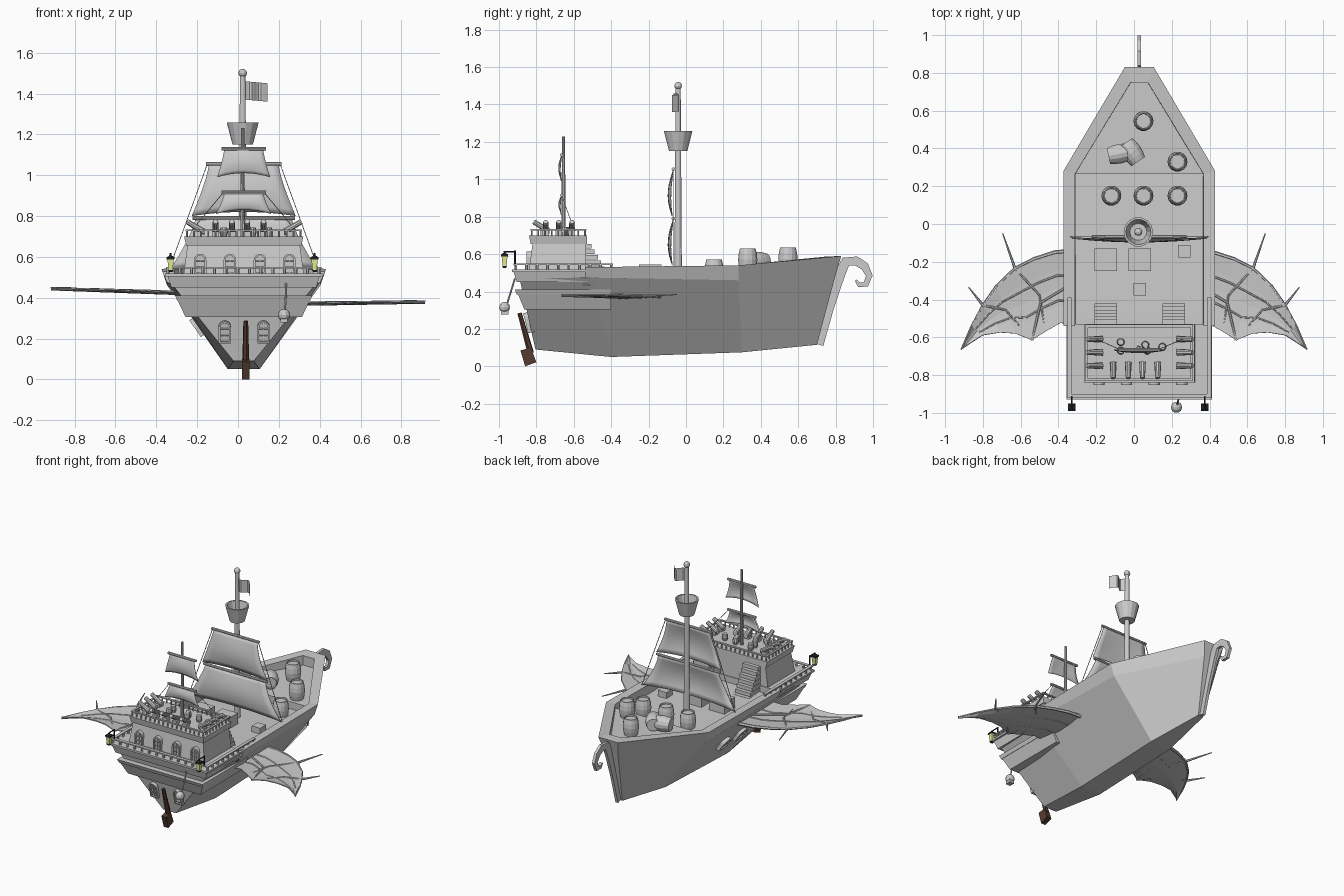
import bpy, bmesh, math
from mathutils import Vector, Matrix, Euler

if "Cube" in bpy.data.objects:
    bpy.data.objects.remove(bpy.data.objects["Cube"])

X = 0.028  # centre line of the hull

def mesh(name, verts, faces, mat=None, M=None, smooth=False):
    me = bpy.data.meshes.new(name)
    me.from_pydata([tuple(v) for v in verts], [], faces)
    bm = bmesh.new(); bm.from_mesh(me)
    bmesh.ops.recalc_face_normals(bm, faces=bm.faces)
    for f in bm.faces: f.smooth = smooth
    bm.to_mesh(me); bm.free()
    ob = bpy.data.objects.new(name, me)
    bpy.context.collection.objects.link(ob)
    if M: ob.matrix_world = M
    if mat: me.materials.append(mat)
    return ob

def loft(name, rows, close=True, caps=True, **k):
    n = len(rows[0]); m = n if close else n - 1
    fs = [(i*n+j, i*n+(j+1) % n, (i+1)*n+(j+1) % n, (i+1)*n+j) for i in range(len(rows)-1) for j in range(m)]
    if caps: fs += [tuple(range(n)), tuple(range((len(rows)-1)*n, len(rows)*n))]
    return mesh(name, [v for r in rows for v in r], fs, **k)

def frustum(name, x0, x1, y0, y1, z0, z1, i=0, mat=None):
    # box whose lower end is inset by i
    q = lambda d, z: [(x0+d, y0+d, z), (x1-d, y0+d, z), (x1-d, y1, z), (x0+d, y1, z)]
    return loft(name, [q(i, z0), q(0, z1)], mat=mat)

def tube(name, pts, r, n=6, r1=None, mat=None):
    pts = [Vector(p) for p in pts]; rows = []
    for i, p in enumerate(pts):
        d = (pts[min(i+1, len(pts)-1)] - pts[max(i-1, 0)]).normalized()
        a = d.orthogonal() if abs(d.z) > .9 else d.cross((0, 0, 1))
        a.normalize(); b = d.cross(a)
        rr = r + ((r1 if r1 is not None else r) - r) * i / (len(pts)-1)
        rows.append([p + rr*(a*math.cos(t*math.tau/n) + b*math.sin(t*math.tau/n)) for t in range(n)])
    return loft(name, rows, mat=mat)

def lathe(name, prof, loc, n=12, rot=(0, 0, 0), mat=None):
    rows = [[(r*math.cos(t*math.tau/n), r*math.sin(t*math.tau/n), z) for t in range(n)] for r, z in prof]
    return loft(name, rows, mat=mat, M=Matrix.Translation(loc) @ Euler(rot).to_matrix().to_4x4())

def ball(name, loc, r, scale=(1, 1, 1)):
    lathe(name, [(r*scale[0]*math.sin(a*math.pi/6)+.0002, -r*scale[2]*math.cos(a*math.pi/6)) for a in range(7)], loc, 10)

def material(name, c):
    m = bpy.data.materials.new(name); m.diffuse_color = (*c, 1); return m
brown = material("rudder_wood", (.09, .045, .03))
glow = material("lantern_glass", (.8, .85, .3))
iron = material("dark_iron", (.02, .02, .02))

# Hull: V sections with a flat bottom
sec = [(-.805, .09, .05, -.89, .47, .355), (-.40, .05, .078, -.5, .475, .375),
       (.30, .075, .078, .28, .46, .375), (.70, .115, .02, .80, .49, .055)]
loft("hull", [[(X-wt, yt, zt), (X-wb, yb, zb), (X+wb, yb, zb), (X+wt, yt, zt)] for yb, zb, wb, yt, zt, wt in sec])

# Bulwark around the main deck
st = [(-.54, .475, .375, .53, .40, .34, -.54), (.28, .46, .375, .54, .402, .34, .265), (.80, .49, .055, .59, .077, .045, .75)]
rows = []
for s, seq in ((-1, st), (1, st[::-1])):
    for y, zb, wb, zt, wt, wi, yi in seq:
        yo = .83 if y == .80 else y
        rows.append([(X+s*wb, y, zb), (X+s*wt, yo, zt), (X+s*wi, yi, zt-.003), (X+s*(wi-.003), yi, .44)])
loft("bulwark", rows)

# Decks
frustum("main_deck", X-.345, X+.345, -.55, .27, .435, .45)
loft("fore_deck", [[(X-.345, .265, z), (X+.345, .265, z), (X+.045, .755, z+.01), (X-.045, .755, z+.01)] for z in (.455, .51)])
frustum("stern_deck", X-.375, X+.375, -.925, -.53, .45, .515, .02)
frustum("stern_deck_edge", X-.385, X+.385, -.93, -.53, .505, .518)
frustum("stern_ledge", X-.335, X+.335, -.915, -.40, .385, .41, .01)
loft("side_gallery", [[(X-w, y, z), (X+w, y, z), (X+w, -.40, z), (X-w, -.40, z)] for w, y, z in ((.285, -.865, .305), (.325, -.90, .39))])

# Stem plate with curled prow
path = [(.715, .115, .02), (.77, .31, .02), (.82, .49, .03), (.855, .56, .027), (.91, .563, .025), (.955, .535, .023),
        (.98, .485, .018), (.962, .438, .016), (.925, .436, .012), (.908, .46, .006)]
rows = []
for i, (y, z, w) in enumerate(path):
    a, b = path[max(i-1, 0)], path[min(i+1, len(path)-1)]
    d = Vector((b[0]-a[0], b[1]-a[1])).normalized()
    p, q = (y-d.y*w, z+d.x*w), (y+d.y*w, z-d.x*w)
    rows.append([(X-.01, *p), (X+.01, *p), (X+.01, *q), (X-.01, *q)])
loft("curled_prow", rows)

# Stern cabin
frustum("cabin", X-.275, X+.275, -.82, -.535, .51, .66, -.02)
frustum("cabin_top", X-.292, X+.292, -.84, -.53, .655, .70, .01)

# Railings
def rail(name, pts, z0, z1, gap, w):
    for a, b in zip(pts, pts[1:]):
        a, b = Vector((*a, 0)), Vector((*b, 0)); d = b - a
        k = max(1, round(d.length/gap)); up = Vector((0, 0, 1)); s = d.normalized().cross(up)*w
        e = d.normalized()*w
        q = lambda p, z: [p-s+up*(z-.008), p+s+up*(z-.008), p+s+up*z, p-s+up*z]
        loft(name+"_bar", [q(a-e, z1), q(b+e, z1)])
        for i in range(k+1):
            p = a + d*i/k
            tube(name+"_post", [p+up*z0, p+up*(z1-.006)], w*.7)
rail("stern_rail", [(X-.37, -.40), (X-.37, -.91), (X+.37, -.91), (X+.37, -.40)], .51, .55, .055, .011)
rail("poop_rail", [(X-.278, -.54), (X-.278, -.825), (X+.278, -.825), (X+.278, -.54), (X-.278, -.54)], .70, .735, .035, .007)

# Arched windows
def window(x, y, z, w, h, rot):
    M = Matrix.Translation((x, y, z)) @ Euler(rot).to_matrix().to_4x4()
    def arch(w, h):
        r = w/2
        return [(-r, 0), (r, 0)] + [(r*math.cos(t*math.pi/8), h-r+r*math.sin(t*math.pi/8)) for t in range(9)]
    o, i = arch(w, h), [(a, b+.008) for a, b in arch(w-.018, h-.017)]
    at = lambda p, y: [(a, y, b) for a, b in p]
    loft("window_frame", [at(o, .02), at(o, -.014), at(i, -.014), at(i, -.002)], caps=False, M=M)
    mesh("window_pane", at(i, -.003), [tuple(range(11))], M=M)
    for p, q in (((0, .005), (0, h-.005)), ((-w*.45, h*.35), (w*.45, h*.35)), ((-w*.45, h*.65), (w*.45, h*.65))):
        tube("window_bar", [(p[0], -.007, p[1]), (q[0], -.007, q[1])], .003, 4).matrix_world = M
for x in (-.185, -.04, .107, .252):
    window(x, -.838, .515, .06, .1, (0, 0, 0))
for x in (-.065, .125):
    window(x, -.83, .18, .06, .11, (.25, 0, 0))
for y in (-.15, -.33):
    window(-.17, y, .215, .09, .1, (.607, 0, -math.pi/2))

# Stairs
for x in (-.15, .21):
    for i in range(7):
        frustum("stair_step", x-.06, x+.06, -.535, -.42-.017*i+.017, .45+.03*i, .475+.03*i)

# Barrels and crates
bp = [(.001, .11), (.037, .11), (.038, .12), (.043, .12), (.05, .09), (.053, .06), (.05, .03), (.043, 0), (.001, 0)]
for x, y, z in ((.05, .545, .515), (.23, .33, .51), (-.12, .15, .45), (.05, .15, .45), (.23, .15, .45)):
    lathe("barrel", bp, (x, y, z), 14)
lathe("fallen_barrel", bp, (-.045, .43, .56), 14, (math.pi/2, 0, .9-.3))
lathe("fallen_barrel", bp, (-.135, .36, .56), 14, (0, math.pi/2, .2))
for x, y, s, h in ((-.15, -.19, .06, .545), (.03, -.19, .06, .545), (.265, -.145, .033, .51), (.03, -.345, .033, .51)):
    frustum("crate", x-s, x+s, y-s, y+s, .45, h)

# Cannons on the poop deck
def cannon(x, y, ang):
    d = Vector((math.cos(ang), math.sin(ang), 0)); p = Vector((x, y, .725)); u = Vector((0, 0, 1))
    tube("cannon", [p-d*.03, p-d*.025, p+d*.05+u*.045, p+d*.055+u*.048], .018, 10, .012)
    frustum("cannon_carriage", x-.017, x+.017, y-.017, y+.017, .70, .725)
for x in (-.11, -.03, .045, .125):
    cannon(x, -.76, -math.pi/2)
for y in (-.61, -.68, -.75):
    cannon(-.195, y, math.pi); cannon(.255, y, 0)
for x, y in ((-.07, -.625), (-.07, -.67), (.07, -.67), (.15, -.65), (.06, -.64)):
    lathe("keg", [(.001, 0), (.016, 0), (.021, .022), (.016, .045), (.001, .045)], (x, y, .70), 10)

# Masts, crow's nest, flag
tube("main_mast", [(.023, -.042, .44), (.023, -.042, 1.49)], .021, 12, .014)
ball("mast_ball", (.023, -.042, 1.5), .021)
lathe("crows_nest", [(.001, 1.15), (.05, 1.15), (.078, 1.258), (.067, 1.258), (.045, 1.17), (.001, 1.17)], (.023, -.042, 0), 14)
tube("rear_mast", [(.023, -.655, .69), (.023, -.655, 1.23)], .012, 10, .008)
loft("flag", [[(.035+.011*i, -.042-.02*math.sin(i*.7)-.002*i, z-.001*i) for z in (1.37, 1.46)] for i in range(11)], close=False, caps=False)

# Sails with yards
def sail(x, y, zt, zb, wt, wb, bulge):
    rows = []
    for v in range(9):
        t = v/8; row = []
        for u in range(11):
            s = u/5 - 1
            w = wt + (wb-wt)*t**1.3
            row.append((x+s*w, y-bulge*math.sin(t*math.pi*.85)*(1-.5*s*s), zt+(zb-zt)*t + .02*t*(1-s*s)))
        rows.append(row)
    ob = loft("sail", rows, close=False, caps=False, smooth=True)
    m = ob.modifiers.new("thickness", "SOLIDIFY"); m.thickness = .004
    tube("yard", [(x-wt-.015, y, zt), (x+wt+.015, y, zt)], .009, 8)
sail(X, -.068, 1.055, .80, .17, .255, .03)
sail(X, -.068, .79, .54, .235, .36, .03)
sail(X, -.665, 1.13, .99, .095, .13, .018)
sail(X, -.665, .915, .81, .095, .135, .018)
for s in (-1, 1):
    tube("rigging", [(X+s*.18, -.068, 1.05), (X+s*.365, -.068, .54)], .0025, 4)
    tube("rear_rigging", [(X+s*.1, -.665, .915), (X+s*.25, -.60, .735)], .002, 4)

# Bat wings
lead = [(.30, -.14), (.42, -.15), (.53, -.185), (.63, -.235), (.73, -.33), (.80, -.43), (.86, -.54), (.915, -.665)]
trail = [(.30, -.53), (.39, -.525), (.47, -.57), (.54, -.615), (.63, -.58), (.71, -.575), (.80, -.59), (.915, -.665)]
for s, z0, dz in ((-1, .425, .022), (1, .372, .01)):
    P = lambda p, h=0: (s*p[0], p[1], z0+dz*(p[0]-.3)/.6+h)
    mix = lambda i, t: tuple(a+(b-a)*t for a, b in zip(lead[i], trail[i]))
    ob = loft("wing_membrane", [[P(mix(i, t), -.012*math.sin(math.pi*t)) for t in (0, .25, .5, .75, 1)] for i in range(8)], close=False, caps=False)
    ob.modifiers.new("thickness", "SOLIDIFY").thickness = .006
    tube("wing_leading_edge", [P(p) for p in lead], .012, 6, .004)
    for t in (.33, .68):
        tube("wing_rib", [P(mix(i, t), -.005) for i in range(7)], .007, 6, .004)
    for tip, i in (((.695, -.05), 3), ((.875, -.335), 5)):
        tube("wing_spike", [P(lead[i]), P(tip, .005)], .008, 6, .003)
        tube("wing_spar", [P(lead[i]), P(mix(i-1, .5), -.006), P(trail[i-2 if i == 5 else i-1])], .007, 6, .004)
    tube("wing_root_spar", [P((.30, -.3)), P(mix(2, .6)), P(trail[3])], .007)

# Rudder
loft("rudder_blade", [[(.038+d, y, z) for y, z in ((-.885, .085), (-.83, .10), (-.80, .022), (-.86, 0))] for d in (-.018, .018)], mat=brown)
tube("rudder_post", [(.038, -.89, .285), (.038, -.83, .07)], .012, 6, .018, mat=brown)

# Stern lanterns
for x in (-.33, .375):
    lathe("lantern_glass", [(.015, .535), (.022, .59)], (x, -.97, 0), 4, (0, 0, math.pi/4), glow)
    lathe("lantern_cap", [(.028, .588), (.027, .598), (.006, .607), (.005, .615)], (x, -.97, 0), 4, (0, 0, math.pi/4), iron)
    lathe("lantern_base", [(.012, .527), (.018, .536)], (x, -.97, 0), 4, (0, 0, math.pi/4), iron)
    tube("lantern_bracket", [(x, -.975, .613), (x, -.915, .613)], .004, mat=iron)
    tube("lantern_post", [(x, -.915, .618), (x, -.915, .54)], .005, mat=iron)

# Hanging weight on a chain
tube("chain", [(.235, -.915, .47), (.235, -.93, .42), (.23, -.955, .34)], .005)
ball("hanging_weight", (.225, -.97, .315), .03)
frustum("weight_foot", .207, .243, -.99, -.95, .278, .31)

for m in bpy.data.materials:
    if m.users and not m.is_grease_pencil:
        m.use_nodes = True
        m.node_tree.nodes["Principled BSDF"].inputs["Base Color"].default_value = m.diffuse_color
